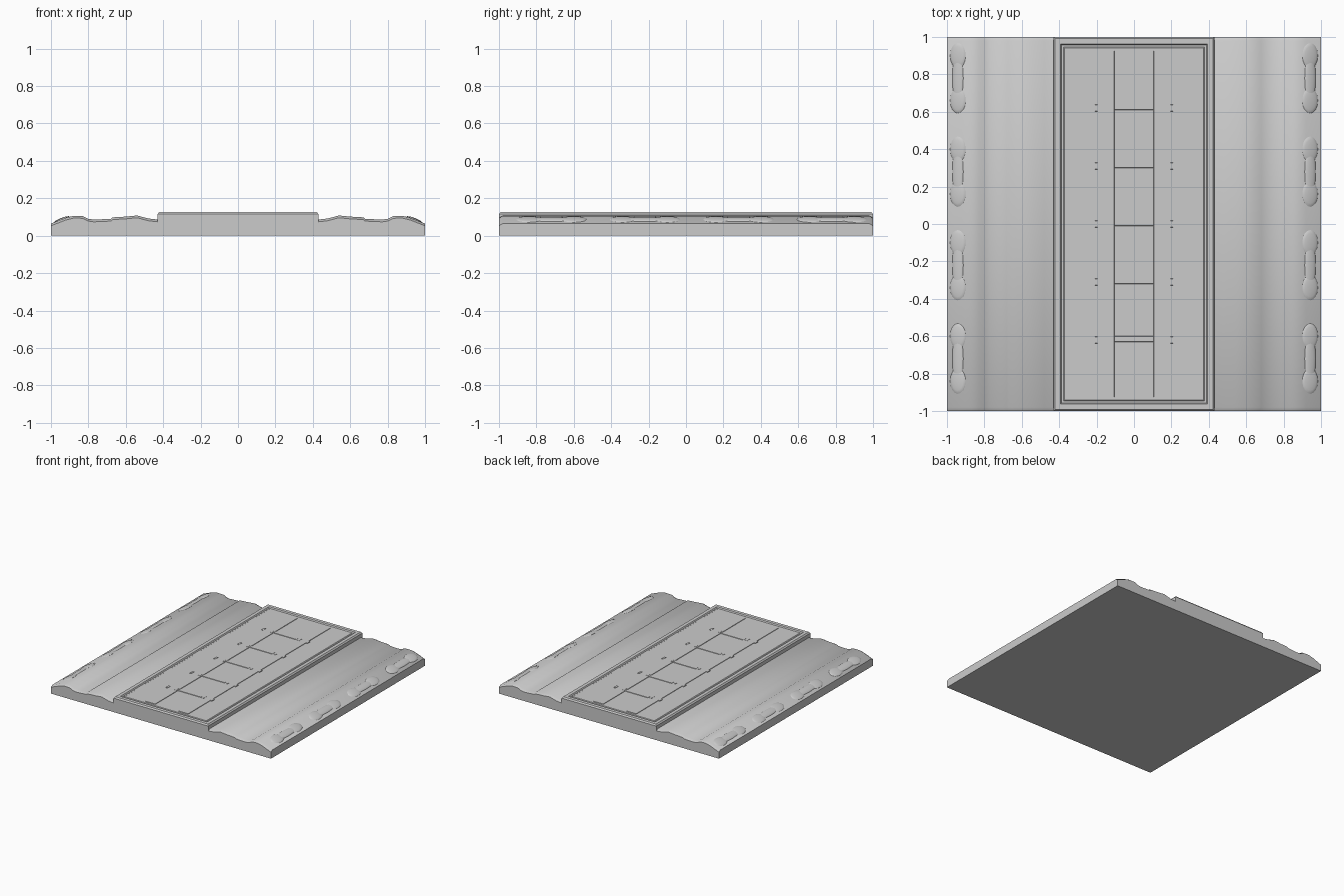
import bpy, bmesh
from mathutils import Matrix

if "Cube" in bpy.data.objects:
    bpy.data.objects.remove(bpy.data.objects["Cube"])


def finish(name, bm, mirror=False):
    bmesh.ops.recalc_face_normals(bm, faces=bm.faces[:])
    me = bpy.data.meshes.new(name)
    bm.to_mesh(me)
    bm.free()
    ob = bpy.data.objects.new(name, me)
    bpy.context.collection.objects.link(ob)
    if mirror:
        ob.modifiers.new("Mirror", 'MIRROR')
    bpy.ops.object.select_all(action='DESELECT')
    bpy.context.view_layer.objects.active = ob
    ob.select_set(True)
    bpy.ops.object.shade_smooth_by_angle(angle=0.6)
    return ob


def box(bm, x0, x1, y0, y1, z0, z1, taper=0.0):
    r = bmesh.ops.create_cube(bm, size=1)
    for v in r['verts']:
        t = taper if v.co.z > 0 else 0
        v.co.x = x1 - t if v.co.x > 0 else x0 + t
        v.co.y = y1 - t if v.co.y > 0 else y0 + t
        v.co.z = z1 if v.co.z > 0 else z0


# Side lanes: stepped profile swept along y, eased down at both ends
PROFILE = [(0.42, 0.085), (0.48, 0.092), (0.54, 0.108), (0.60, 0.102),
           (0.67, 0.098), (0.68, 0.090), (0.77, 0.086), (0.80, 0.090),
           (0.83, 0.105), (0.88, 0.106), (0.92, 0.096), (1.0, 0.065)]
bm = bmesh.new()
rings = []
for y, drop in ((-1, 0.012), (-0.98, 0), (0.98, 0), (1, 0.012)):
    pts = [(0.42, 0)] + [(x, z - drop) for x, z in PROFILE] + [(1, 0)]
    rings.append([bm.verts.new((x, y, z)) for x, z in pts])
for a, b in zip(rings, rings[1:]):
    n = len(a)
    for i in range(n):
        j = (i + 1) % n
        bm.faces.new((a[i], a[j], b[j], b[i]))
bm.faces.new(rings[0])
bm.faces.new(rings[-1])
finish("side_lane", bm, True)

# Raised centre deck with a groove framing its recessed panel
bm = bmesh.new()
box(bm, -0.43, 0.43, -1, 1, 0, 0.126)
bm.faces.ensure_lookup_table()
top = max(bm.faces, key=lambda f: f.calc_center_median().z)
for v in top.verts:
    v.co.z = 0.115
for thick, dz in ((0.012, 0.011), (0.04, 0), (0.008, -0.009), (0.015, 0), (0.008, 0.004)):
    bmesh.ops.inset_region(bm, faces=[top], thickness=thick)
    for v in top.verts:
        v.co.z += dz
finish("centre_deck", bm)

# Long rails on the panel
bm = bmesh.new()
box(bm, 0.10, 0.20, -0.93, 0.93, 0.10, 0.1245, 0.006)
finish("panel_rail", bm, True)

# Cross ties between the rails and the small clips holding them
ROWS = [-0.62, -0.31, 0, 0.31, 0.62]
bm = bmesh.new()
for y in ROWS:
    box(bm, -0.11, 0.11, y - 0.015, y + 0.025, 0.10, 0.1245, 0.006)
finish("cross_ties", bm)
bm = bmesh.new()
for y in ROWS:
    for x in (0.125, 0.20):
        box(bm, x - 0.012, x + 0.012, y - 0.02, y + 0.02, 0.10, 0.126, 0.003)
finish("tie_clips", bm, True)

# Low dumbbell-shaped lumps along the outer slope
bm = bmesh.new()
for y in (-0.72, -0.22, 0.28, 0.78):
    for dy, rx, ry in ((-0.12, 0.045, 0.07), (0, 0.032, 0.14), (0.12, 0.045, 0.07)):
        m = (Matrix.Translation((0.942, y + dy, 0.086)) @ Matrix.Rotation(0.37, 4, 'Y')
             @ Matrix.Diagonal((rx, ry, 0.009, 1)))
        bmesh.ops.create_uvsphere(bm, u_segments=16, v_segments=8, radius=1, matrix=m)
finish("edge_lumps", bm, True)
